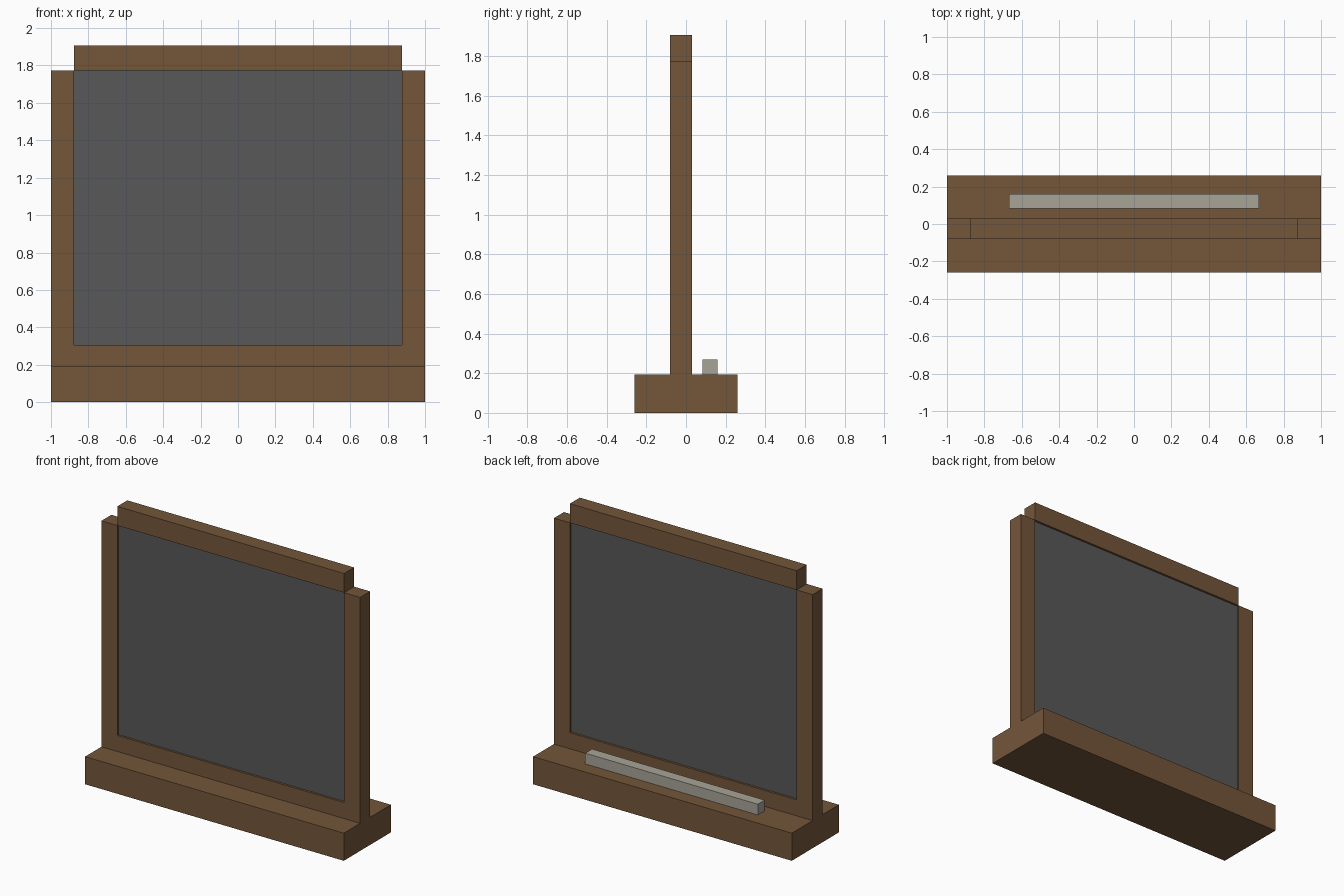
import bpy
import bmesh
from mathutils import Vector

if "Cube" in bpy.data.objects:
    bpy.data.objects.remove(bpy.data.objects["Cube"])


def material(name, rgb):
    m = bpy.data.materials.new(name)
    m.diffuse_color = (*rgb, 1.0)
    m.use_nodes = True
    m.node_tree.nodes["Principled BSDF"].inputs["Base Color"].default_value = m.diffuse_color
    return m


wood = material("brown wood", (0.174, 0.093, 0.042))
slate = material("dark slate", (0.098, 0.098, 0.098))
pale = material("pale grey", (0.39, 0.37, 0.31))


def box(name, x, y, z, mat):
    """Axis-aligned box from (min, max) ranges."""
    bm = bmesh.new()
    bmesh.ops.create_cube(bm, size=1.0)
    lo, hi = Vector((x[0], y[0], z[0])), Vector((x[1], y[1], z[1]))
    for v in bm.verts:
        v.co = Vector([(lo[i] + hi[i]) / 2 + v.co[i] * (hi[i] - lo[i]) for i in range(3)])
    me = bpy.data.meshes.new(name)
    bm.to_mesh(me)
    bm.free()
    me.materials.append(mat)
    ob = bpy.data.objects.new(name, me)
    bpy.context.collection.objects.link(ob)
    return ob


IN = 0.877            # inner half width of the frame
FRAME_Y = (-0.08, 0.03)

# Heavy foot
box("base", (-1, 1), (-0.26, 0.26), (0, 0.193), wood)

# Frame: two posts, lower rail and raised top rail
box("left_post", (-1, -IN), FRAME_Y, (0.193, 1.772), wood)
box("right_post", (IN, 1), FRAME_Y, (0.193, 1.772), wood)
box("bottom_rail", (-IN, IN), FRAME_Y, (0.193, 0.305), wood)
box("top_rail", (-IN, IN), FRAME_Y, (1.772, 1.906), wood)

# Board, slightly recessed on both sides
box("board_panel", (-IN, IN), (-0.065, 0.015), (0.305, 1.772), slate)

# Pale bar lying on the back ledge
box("chalk_bar", (-0.667, 0.667), (0.084, 0.16), (0.193, 0.268), pale)
